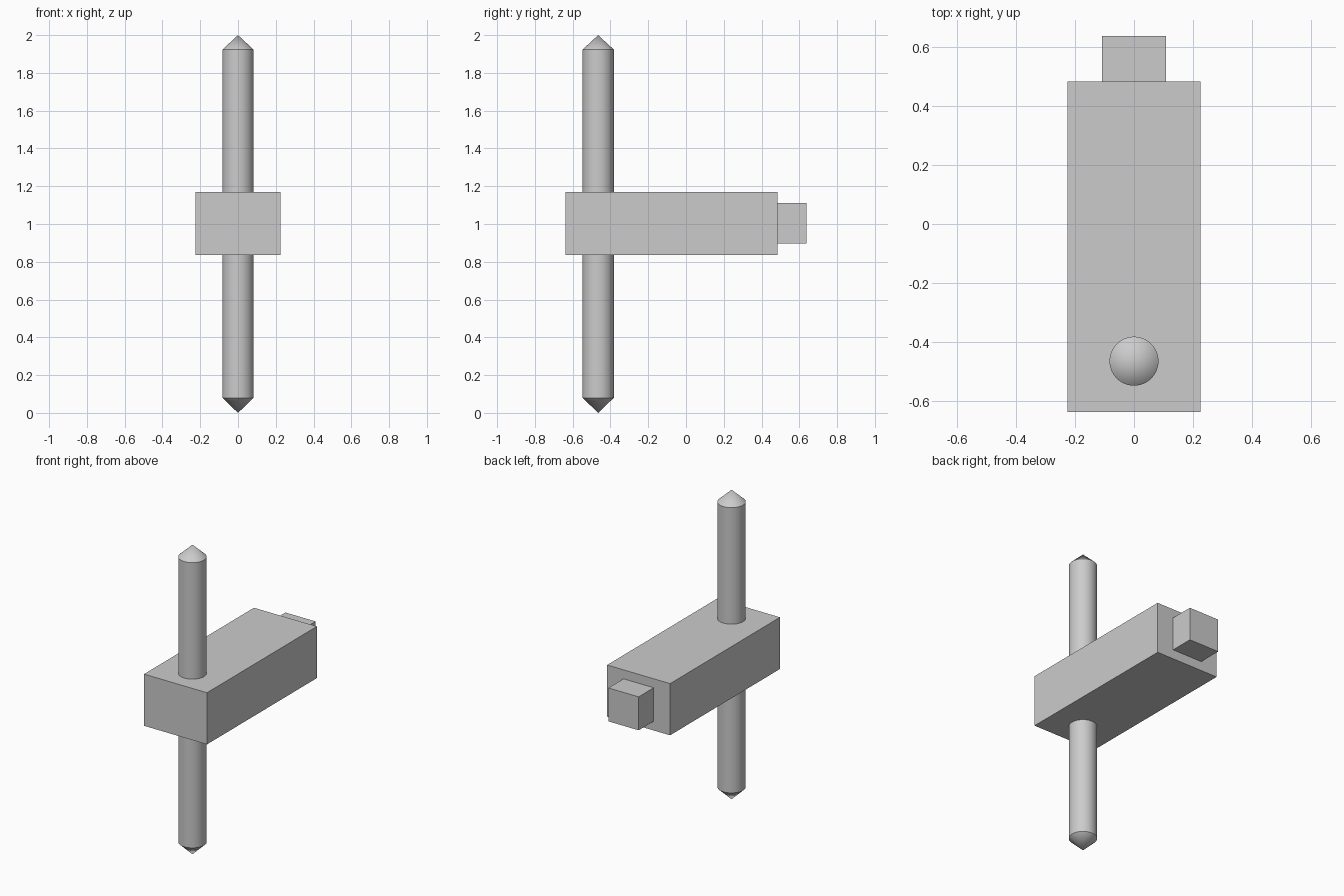
import bpy
import bmesh
import math
from mathutils import Vector

old = bpy.data.objects.get("Cube")
if old:
    bpy.data.objects.remove(old, do_unlink=True)

# Single plain grey
grey = bpy.data.materials.new("plain_grey")
grey.use_nodes = True
colour = (0.6, 0.6, 0.6, 1)
grey.diffuse_color = colour
grey.node_tree.nodes["Principled BSDF"].inputs["Base Color"].default_value = colour


def add_object(name, bm):
    mesh = bpy.data.meshes.new(name)
    bmesh.ops.recalc_face_normals(bm, faces=bm.faces)
    bm.to_mesh(mesh)
    bm.free()
    mesh.materials.append(grey)
    obj = bpy.data.objects.new(name, mesh)
    bpy.context.collection.objects.link(obj)
    return obj


def box(name, low, high):
    low, high = Vector(low), Vector(high)
    bm = bmesh.new()
    bmesh.ops.create_cube(bm, size=1)
    bmesh.ops.scale(bm, vec=high - low, verts=bm.verts)
    bmesh.ops.translate(bm, vec=(low + high) / 2, verts=bm.verts)
    return add_object(name, bm)


def turned(name, profile, centre_y, steps):
    """Revolve a (radius, height) profile around a vertical axis."""
    bm = bmesh.new()
    verts = [bm.verts.new((r, 0, z)) for r, z in profile]
    edges = [bm.edges.new(pair) for pair in zip(verts, verts[1:])]
    bmesh.ops.spin(bm, geom=verts + edges, cent=(0, 0, 0), axis=(0, 0, 1),
                   angle=math.tau, steps=steps)
    bmesh.ops.remove_doubles(bm, verts=bm.verts, dist=0.0001)
    bmesh.ops.translate(bm, vec=(0, centre_y, 0), verts=bm.verts)
    return add_object(name, bm)


# Horizontal arm and the smaller tab on its back end
box("arm_block", (-0.225, -0.638, 0.836), (0.225, 0.484, 1.17))
box("rear_tab", (-0.108, 0.484, 0.896), (0.108, 0.638, 1.112))

# Upright rod with a pointed tip at each end
rod = turned("pointed_rod",
             [(0, 0), (0.083, 0.08), (0.083, 1.923), (0, 2)], -0.465, 64)
bpy.ops.object.select_all(action="DESELECT")
rod.select_set(True)
bpy.context.view_layer.objects.active = rod
bpy.ops.object.shade_smooth_by_angle(angle=math.radians(30))
